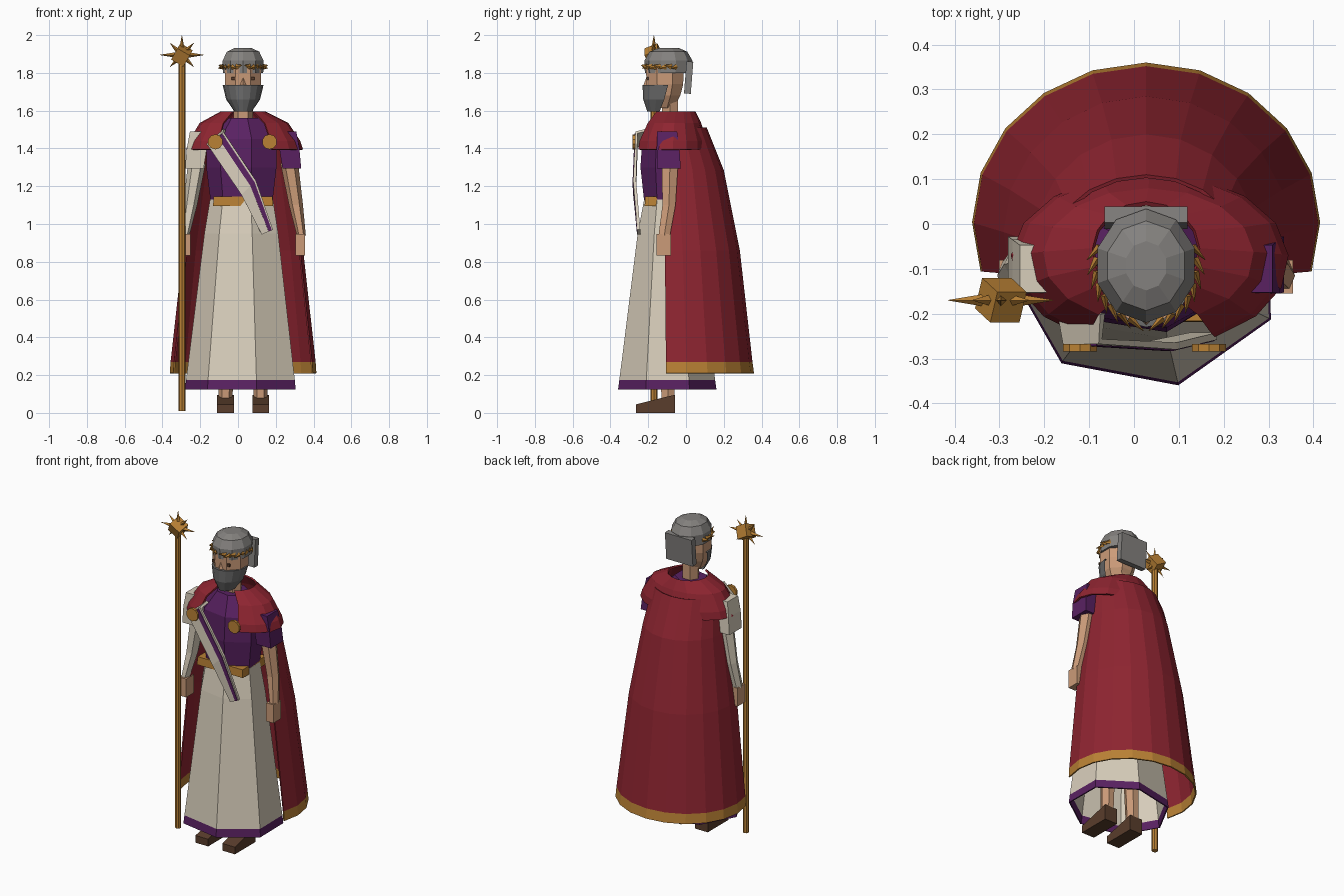
import bpy, bmesh, math
from mathutils import Vector, Matrix

if "Cube" in bpy.data.objects:
    bpy.data.objects.remove(bpy.data.objects["Cube"])

CX = 0.027  # centre line of the figure


def material(name, rgb):
    m = bpy.data.materials.new(name)
    m.use_nodes = True
    m.diffuse_color = (*rgb, 1)
    m.node_tree.nodes["Principled BSDF"].inputs["Base Color"].default_value = (*rgb, 1)
    return m


RED = material("crimson cloth", (0.27, 0.018, 0.03))
PURPLE = material("purple cloth", (0.1, 0.015, 0.12))
CREAM = material("cream cloth", (0.69, 0.62, 0.5))
GOLD = material("gold", (0.49, 0.22, 0.035))
SKIN = material("skin", (0.6, 0.33, 0.19))
STEEL = material("steel", (0.23, 0.22, 0.21))
BEARD = material("grey beard", (0.15, 0.15, 0.15))
LEATHER = material("brown leather", (0.1, 0.047, 0.025))


def finish(name, bm, mats):
    bmesh.ops.recalc_face_normals(bm, faces=bm.faces)
    me = bpy.data.meshes.new(name)
    bm.to_mesh(me)
    bm.free()
    ob = bpy.data.objects.new(name, me)
    bpy.context.collection.objects.link(ob)
    for m in mats:
        me.materials.append(m)
    return ob


def loft(name, rings, mats, n=8, start=0, sweep=360, caps=True, thick=0, band=None):
    """Skin elliptical rings (z, x, y, rx, ry); band gives a material per level."""
    bm = bmesh.new()
    closed = sweep == 360
    count = n if closed else n + 1
    rows = []
    for z, x, y, rx, ry in rings:
        angles = [math.radians(start + sweep * i / n) for i in range(count)]
        rows.append([bm.verts.new((x + rx * math.cos(a), y + ry * math.sin(a), z)) for a in angles])
    for k in range(len(rows) - 1):
        for i in range(n):
            j = (i + 1) % count
            f = bm.faces.new((rows[k][i], rows[k][j], rows[k + 1][j], rows[k + 1][i]))
            f.material_index = band[k] if band else 0
    if caps:
        bm.faces.new(rows[0])
        bm.faces.new(rows[-1])
    ob = finish(name, bm, mats)
    if thick:
        mod = ob.modifiers.new("thickness", "SOLIDIFY")
        mod.thickness = thick
    return ob


def box(name, centre, size, mat, rot=None):
    bm = bmesh.new()
    bmesh.ops.create_cube(bm, size=1)
    bmesh.ops.scale(bm, vec=size, verts=bm.verts)
    if rot:
        bmesh.ops.rotate(bm, matrix=rot, verts=bm.verts)
    bmesh.ops.translate(bm, vec=centre, verts=bm.verts)
    return finish(name, bm, [mat])


def cone(name, base, direction, length, r1, r2, mat, n=4, flat=1):
    bm = bmesh.new()
    bmesh.ops.create_cone(bm, cap_ends=True, segments=n, radius1=r1, radius2=r2, depth=length)
    bmesh.ops.translate(bm, vec=(0, 0, length / 2), verts=bm.verts)
    bmesh.ops.scale(bm, vec=(flat, 1, 1), verts=bm.verts)
    rot = Vector(direction).to_track_quat("Z", "Y").to_matrix()
    bmesh.ops.rotate(bm, matrix=rot, verts=bm.verts)
    bmesh.ops.translate(bm, vec=base, verts=bm.verts)
    return finish(name, bm, [mat])


# Robe with a purple hem, open at the bottom
loft("robe_skirt", [(0.125, CX, -0.1, 0.307, 0.267), (0.175, CX, -0.1, 0.302, 0.26),
     (0.95, CX, -0.1, 0.205, 0.16), (1.13, CX, -0.1, 0.175, 0.125)],
     [CREAM, PURPLE], n=7, start=-76.5, caps=False, thick=0.008, band=[1, 0, 0])

# Tunic and belt
loft("tunic_torso", [(1.12, CX, -0.1, 0.172, 0.125), (1.3, CX, -0.1, 0.195, 0.145),
     (1.45, CX, -0.1, 0.195, 0.135), (1.56, CX, -0.09, 0.1, 0.085)],
     [PURPLE], n=7, start=-76.5)
loft("belt", [(1.095, CX, -0.1, 0.225, 0.168), (1.145, CX, -0.1, 0.22, 0.165)],
     [GOLD], n=4, start=45)

# Long cape, open in front, with a gold hem
loft("cape", [(0.21, CX, 0.004, 0.388, 0.356), (0.27, CX, 0.002, 0.384, 0.35),
     (0.86, CX, -0.018, 0.318, 0.303), (1.285, CX, -0.04, 0.25, 0.24),
     (1.51, CX, -0.066, 0.215, 0.176)],
     [RED, GOLD], n=12, start=-18, sweep=216, caps=False, thick=0.008, band=[1, 0, 0, 0])

# Short shoulder mantle, held by two round clasps
loft("shoulder_mantle", [(1.395, 0.035, -0.08, 0.31, 0.195), (1.44, 0.035, -0.078, 0.295, 0.19),
     (1.535, 0.032, -0.07, 0.235, 0.15), (1.595, CX, -0.06, 0.12, 0.11)],
     [RED], n=14, start=-62, sweep=304, caps=False, thick=0.01)
for side, x in (("right", -0.12), ("left", 0.167)):
    cone(side + "_clasp", (x, -0.268, 1.435), (0, -1, 0), 0.016, 0.04, 0.04, GOLD, n=10)


# Diagonal sash with a purple stripe
def sash_strip(name, lo, hi, lift, thick, mat):
    sections = [((-0.165, 1.42), (-0.07, 1.5), -0.2), ((-0.155, 1.41), (-0.075, 1.485), -0.262),
                ((0.018, 1.155), (0.095, 1.23), -0.272), ((0.125, 0.945), (0.185, 0.97), -0.25)]
    bm = bmesh.new()
    rows = []
    for a, b, y in sections:
        a, b = Vector((a[0], y - lift, a[1])), Vector((b[0], y - lift, b[1]))
        rows.append([bm.verts.new(a.lerp(b, t)) for t in (lo, hi)])
    for p, q in zip(rows, rows[1:]):
        bm.faces.new((p[0], p[1], q[1], q[0]))
    ob = finish(name, bm, [mat])
    mod = ob.modifiers.new("thickness", "SOLIDIFY")
    mod.thickness = thick
    mod.offset = 0


sash_strip("sash", 0, 1, 0, 0.016, CREAM)
sash_strip("sash_stripe", 0.62, 0.9, 0.009, 0.004, PURPLE)

# Arms, legs and boots on both sides
for side, s, sleeve, lower in (("left", 1, PURPLE, SKIN), ("right", -1, CREAM, CREAM)):
    def at(x):
        return CX + s * x
    loft(side + "_sleeve", [(1.295, at(0.258), -0.09, 0.07, 0.088), (1.4, at(0.245), -0.095, 0.075, 0.085),
         (1.49, at(0.225), -0.1, 0.08, 0.075)], [sleeve], n=4, start=45)
    loft(side + "_arm", [(0.94, at(0.308), -0.115, 0.024, 0.035), (1.1, at(0.28), -0.09, 0.037, 0.04),
         (1.32, at(0.245), -0.085, 0.047, 0.05)], [lower], n=6)
    box(side + "_hand", (at(0.303), -0.118, 0.89), (0.05, 0.075, 0.115), SKIN)
    loft(side + "_leg", [(0.06, at(0.093), -0.095, 0.036, 0.04), (0.7, at(0.08), -0.1, 0.05, 0.055)],
         [SKIN], n=6)
    boot = box(side + "_boot", (at(0.093), -0.162, 0.048), (0.088, 0.205, 0.096), LEATHER)
    for v in boot.data.vertices:
        if v.co.y < -0.2 and v.co.z > 0.05:
            v.co.z = 0.045

# Head and neck
loft("neck", [(1.5, CX, -0.085, 0.052, 0.05), (1.66, CX, -0.085, 0.052, 0.05)], [SKIN], n=6)
loft("head", [(1.615, CX, -0.125, 0.055, 0.065), (1.68, CX, -0.118, 0.092, 0.095),
     (1.74, CX, -0.112, 0.104, 0.105), (1.83, CX, -0.112, 0.104, 0.108)],
     [SKIN], n=8, start=22.5)
loft("beard", [(1.595, CX, -0.14, 0.046, 0.065), (1.66, CX, -0.115, 0.09, 0.112),
     (1.735, CX, -0.095, 0.108, 0.135)], [BEARD], n=8, start=-180, sweep=180)
cone("nose", (CX, -0.205, 1.735), (0, 0.05, 1), 0.05, 0.02, 0.004, SKIN)
for s in (-1, 1):
    box("eye", (CX + s * 0.045, -0.204, 1.77), (0.032, 0.009, 0.016), LEATHER)

# Helmet with neck guard
loft("helmet", [(1.8, CX, -0.093, 0.112, 0.125), (1.865, CX, -0.093, 0.114, 0.127),
     (1.912, CX, -0.093, 0.09, 0.1), (1.932, CX, -0.093, 0.047, 0.055)],
     [STEEL], n=10, start=18)
box("neck_guard", (CX, 0.014, 1.775), (0.185, 0.036, 0.17), STEEL, Matrix.Rotation(-0.08, 3, "X"))

# Laurel wreath: leaves point forward along both sides
for s in (-1, 1):
    for i in range(8):
        a = math.radians(20 - 13 * i)
        out = Vector((s * math.cos(a), math.sin(a), 0))
        along = Vector((s * math.sin(a), -math.cos(a), 0)) + out * 0.45
        along.z = 0.25 if i % 2 else -0.2
        base = Vector((CX + out.x * 0.11, -0.093 + out.y * 0.124, 1.832))
        cone("laurel_leaf", base, along, 0.042, 0.015, 0.001, GOLD, flat=0.6)

# Staff topped by a spiked cube
hub = Vector((-0.297, -0.17, 1.895))
cone("staff_shaft", (hub.x, hub.y, 0.01), (0, 0, 1), 1.87, 0.018, 0.018, GOLD, n=8)
box("staff_head", hub, (0.075, 0.075, 0.075), GOLD,
    Matrix.Rotation(math.radians(30), 3, "Y") @ Matrix.Rotation(math.radians(25), 3, "X"))
for i in range(8):
    a = math.radians(45 * i)
    reach = 0.118 if i % 4 == 0 else 0.105 if i == 2 else 0.09
    cone("staff_spike", hub, (math.cos(a), 0, math.sin(a)), reach, 0.02, 0.0005, GOLD)
